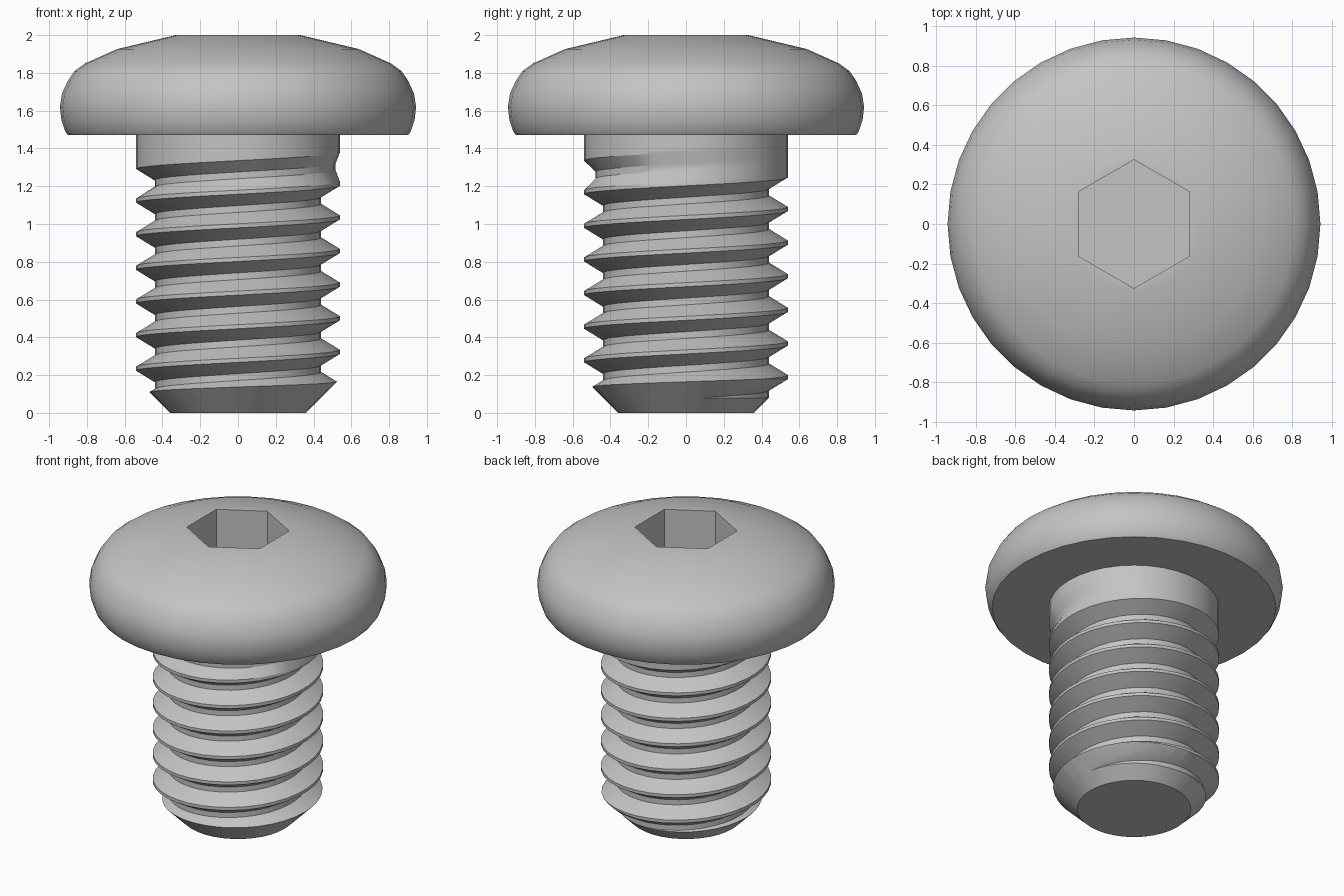
import bpy, bmesh
from math import sin, cos, pi, radians

if "Cube" in bpy.data.objects:
    bpy.data.objects.remove(bpy.data.objects["Cube"])

SEGMENTS = 36
STEEL = (0.55, 0.55, 0.55, 1)
steel = bpy.data.materials.new("grey steel")
steel.use_nodes = True
steel.diffuse_color = STEEL
steel.node_tree.nodes["Principled BSDF"].inputs["Base Color"].default_value = STEEL


def skin(name, columns):
    """Join neighbouring columns of points with quads and weld the seam."""
    bm = bmesh.new()
    cols = [[bm.verts.new(p) for p in col] for col in columns]
    for a, b in zip(cols, cols[1:]):
        for j in range(len(a) - 1):
            bm.faces.new((a[j], b[j], b[j + 1], a[j + 1]))
    bmesh.ops.remove_doubles(bm, verts=bm.verts, dist=1e-4)
    bmesh.ops.recalc_face_normals(bm, faces=bm.faces)
    mesh = bpy.data.meshes.new(name)
    bm.to_mesh(mesh)
    bm.free()
    mesh.materials.append(steel)
    obj = bpy.data.objects.new(name, mesh)
    bpy.context.collection.objects.link(obj)
    return obj


def lathe(name, profile, sides=SEGMENTS, start=0.0):
    angles = [start + 2 * pi * i / sides for i in range(sides + 1)]
    return skin(name, [[(r * cos(a), r * sin(a), z) for r, z in profile] for a in angles])


def cut(obj, cutter, operation):
    """Apply a boolean, remove its cutter and shade the result."""
    cutter.hide_render = True
    mod = obj.modifiers.new("cut", "BOOLEAN")
    mod.operation, mod.object, mod.solver = operation, cutter, "EXACT"
    bpy.ops.object.select_all(action="DESELECT")
    bpy.context.view_layer.objects.active = obj
    obj.select_set(True)
    bpy.ops.object.modifier_apply(modifier=mod.name)
    bpy.data.objects.remove(cutter)
    bpy.ops.object.shade_smooth_by_angle(angle=radians(28))


# Domed head with a hexagonal socket
head = lathe("button_head", [
    (0, 1.47), (0.9, 1.47), (0.915, 1.49), (0.935, 1.55), (0.943, 1.62), (0.932, 1.69),
    (0.9, 1.76), (0.865, 1.81), (0.81, 1.85), (0.64, 1.926), (0.33, 2), (0, 2)])
socket = lathe("socket_cutter", [(0, 1.65), (0.325, 1.65), (0.325, 2.1), (0, 2.1)], 6, pi / 2)
cut(head, socket, "DIFFERENCE")

# Threaded shank: a helical V groove that fades out below the head
PITCH, CREST, ROOT = 0.178, 0.54, 0.44
FIRST_CREST = 0.145
BOTTOM, TOP = -0.2, 1.49
# phase along one pitch, and depth there
GROOVE = [(0.06, 0), (0.4, 1), (0.6, 1), (0.94, 0)]


def thread_column(i):
    turn = i / SEGMENTS
    a = 2 * pi * turn
    points = [(0, 0, BOTTOM)]
    for k in range(-4, 10):
        fade = min(1, max(0, (6.15 - k - turn) / 0.65))
        for phase, depth in GROOVE:
            z = FIRST_CREST + PITCH * (k + turn + phase)
            r = CREST - (CREST - ROOT) * depth * fade
            if z < BOTTOM:
                z, r = BOTTOM, ROOT
            z = min(z, TOP)
            points.append((r * cos(a), r * sin(a), z))
    return points + [(0, 0, TOP)]


shank = skin("threaded_shank", [thread_column(i) for i in range(SEGMENTS + 1)])

# Chamfered tip
tip = lathe("tip_cutter", [(0, 0), (0.36, 0), (0.6, 0.24), (0.6, 1.6), (0, 1.6)])
cut(shank, tip, "INTERSECT")
